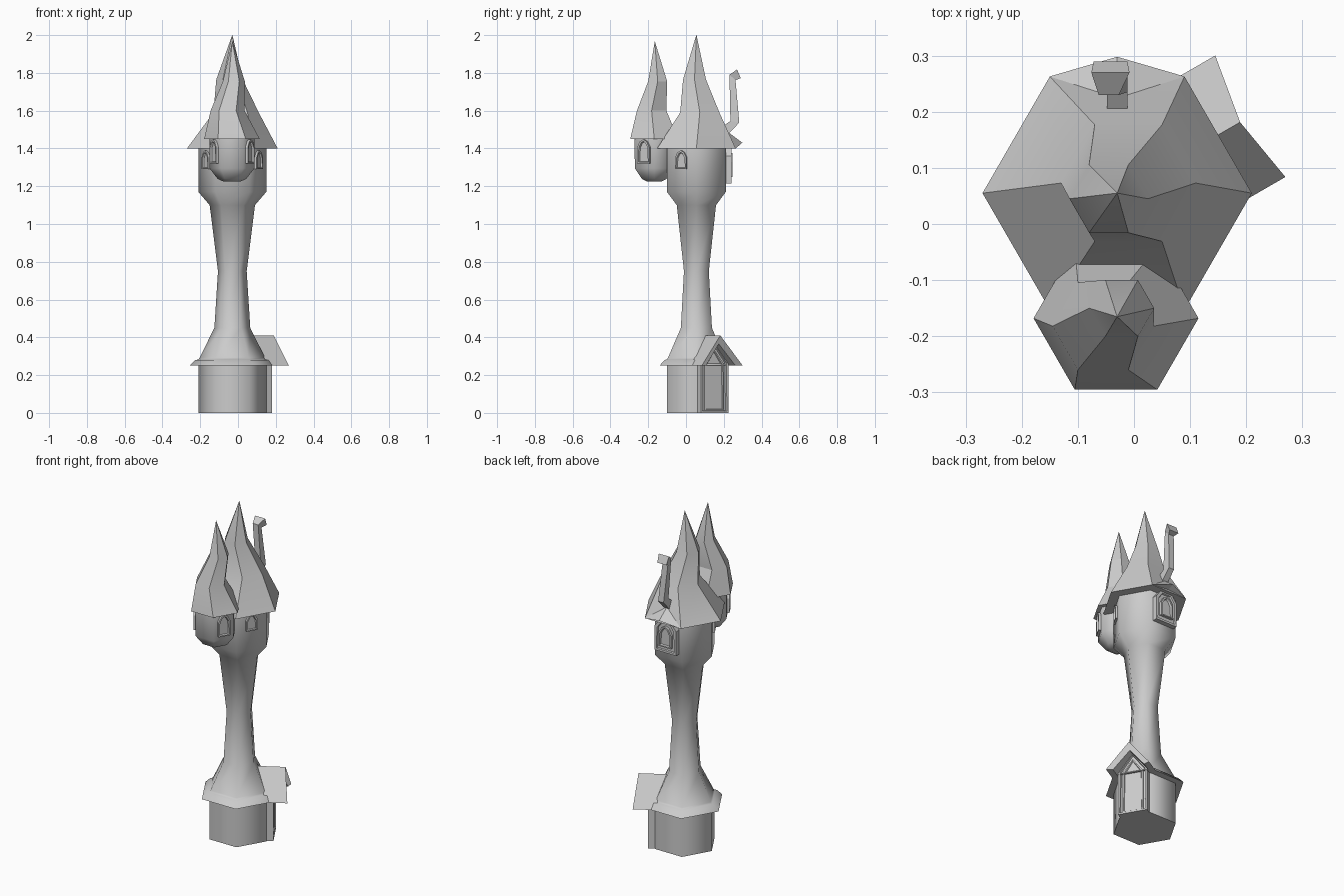
import bpy, bmesh, math
from mathutils import Vector

if "Cube" in bpy.data.objects:
    bpy.data.objects.remove(bpy.data.objects["Cube"])

MAIN = (-0.03, 0.055)      # tower axis
SIDE = (-0.032, -0.168)    # small front turret axis


def finish(bm, name, angle):
    bmesh.ops.remove_doubles(bm, verts=bm.verts, dist=1e-5)
    bmesh.ops.recalc_face_normals(bm, faces=bm.faces)
    me = bpy.data.meshes.new(name)
    bm.to_mesh(me)
    bm.free()
    ob = bpy.data.objects.new(name, me)
    bpy.context.collection.objects.link(ob)
    if angle:
        bpy.ops.object.select_all(action='DESELECT')
        ob.select_set(True)
        bpy.context.view_layer.objects.active = ob
        bpy.ops.object.shade_smooth_by_angle(angle=math.radians(angle))
    return ob


def loft(name, loops, angle=0):
    """Skin closed point loops in order and cap both ends."""
    bm = bmesh.new()
    rings = [[bm.verts.new(p) for p in lp] for lp in loops]
    n = len(rings[0])
    for a, b in zip(rings, rings[1:]):
        for i in range(n):
            j = (i + 1) % n
            bm.faces.new((a[i], a[j], b[j], b[i]))
    bm.faces.new(rings[0])
    bm.faces.new(rings[-1])
    return finish(bm, name, angle)


def hexagon(cx, cy, z, r):
    return [(cx + r * math.cos(k * math.pi / 3), cy + r * math.sin(k * math.pi / 3), z)
            for k in range(6)]


def wall_point(c, deg, u, z, d):
    """Point on a wall facing deg: u sideways, d out from the axis c."""
    a = math.radians(deg)
    return Vector((c[0] + d * math.cos(a) - u * math.sin(a),
                   c[1] + d * math.sin(a) + u * math.cos(a), z))


def panel(name, c, deg, outline, d0, d1, rim, recess):
    """Extruded outline on a wall with a sunken centre."""
    bm = bmesh.new()
    back = [bm.verts.new(wall_point(c, deg, u, z, d0)) for u, z in outline]
    front = [bm.verts.new(wall_point(c, deg, u, z, d1)) for u, z in outline]
    n = len(outline)
    for i in range(n):
        j = (i + 1) % n
        bm.faces.new((back[i], back[j], front[j], front[i]))
    bm.faces.new(back[::-1])
    face = bm.faces.new(front)
    bmesh.ops.recalc_face_normals(bm, faces=bm.faces)
    bmesh.ops.inset_region(bm, faces=[face], thickness=rim)
    bmesh.ops.inset_region(bm, faces=[face], thickness=0.004)
    a = math.radians(deg)
    shift = Vector((-math.cos(a), -math.sin(a), 0)) * recess
    bmesh.ops.translate(bm, verts=face.verts[:], vec=shift)
    return finish(bm, name, 0)


def arch(w, z0, z1):
    s = z1 - w * 1.1
    return [(-w, z0), (w, z0), (w, s), (w * 0.55, z1 - w * 0.3), (0, z1),
            (-w * 0.55, z1 - w * 0.3), (-w, s)]


# main tower: base, flared skirt, waisted shaft, head
profile = [(0, .18), (.25, .18), (.25, .225), (.28, .195), (.283, .18), (.293, .173),
           (.45, .095), (.75, .076), (1.10, .12), (1.17, .18), (1.405, .18)]
loft("tower_body", [hexagon(*MAIN, z, r) for z, r in profile], 62)

# crooked main roof
loft("main_roof", [hexagon(*MAIN, 1.40, .17), hexagon(*MAIN, 1.40, .24),
                   hexagon(-.01, .073, 1.59, .12), hexagon(-.045, .045, 1.765, .07),
                   hexagon(*MAIN, 2.0, .0008)], 32)

# raised eave over the back window
bm = bmesh.new()
l, r, p, t, b = [bm.verts.new(v) for v in ((-.15, .263, 1.40), (.09, .263, 1.40),
                                           (-.03, .298, 1.43), (-.03, .205, 1.50),
                                           (-.03, .20, 1.40))]
for f in ((l, p, t), (p, r, t), (l, b, p), (b, r, p), (l, t, b), (r, b, t)):
    bm.faces.new(f)
finish(bm, "back_eave", 0)

# small front turret with rounded underside
loft("turret_body", [hexagon(*SIDE, z, r) for z, r in
                     ((1.225, .045), (1.238, .075), (1.295, .119), (1.455, .12))], 62)
loft("turret_roof", [hexagon(*SIDE, 1.45, .11), hexagon(*SIDE, 1.45, .147),
                     hexagon(-.055, -.182, 1.60, .09), hexagon(-.022, -.15, 1.755, .058),
                     hexagon(-.03, -.165, 1.965, .0008)], 20)

# windows
for side, deg in (("right", -30), ("left", 210)):
    panel("main_window_" + side, MAIN, deg, arch(.034, 1.29, 1.39), .14, .168, .010, .008)
    panel("turret_window_" + side, SIDE, deg, arch(.036, 1.32, 1.448), .09, .118, .010, .010)
panel("back_window", MAIN, 90,
      [(-.072, 1.215), (.072, 1.215), (.072, 1.36), (.035, 1.408), (-.035, 1.408), (-.072, 1.36)],
      .14, .185, .018, .008)
panel("back_window_frame", MAIN, 90, arch(.042, 1.25, 1.375), .165, .192, .010, .012)

# porch with pointed door
w = .0845
panel("porch_door", MAIN, 30, [(-w, 0), (w, 0), (w, .27), (0, .375), (-w, .27)],
      .10, .194, .014, .010)
dw = .060
panel("door_leaf", MAIN, 30, [(-dw, .012), (dw, .012), (dw, .255), (0, .335), (-dw, .255)],
      .16, .191, .010, .006)

# porch gable roof, ridge set back from the eaves
chevron = [(-.125, .25), (0, .41), (.125, .25), (.09, .25), (0, .365), (-.09, .25)]
starts = [.14, .07, .14, .14, .07, .14]
ends = [.274, .253, .274, .258, .237, .258]
loft("porch_roof", [[wall_point(MAIN, 30, u, z, d) for (u, z), d in zip(chevron, ds)]
                    for ds in (starts, ends)])

# bent chimney: each section is (x, inner y/z/half width, outer y/z/half width)
sections = [(-.03, .17, 1.50, .018, .20, 1.45, .018),
            (-.03, .235, 1.545, .018, .282, 1.537, .018),
            (-.045, .230, 1.79, .018, .262, 1.762, .018),
            (-.042, .270, 1.818, .034, .290, 1.772, .030)]
loft("chimney", [[(x - wa, ya, za), (x + wa, ya, za), (x + wb, yb, zb), (x - wb, yb, zb)]
                 for x, ya, za, wa, yb, zb, wb in sections])
